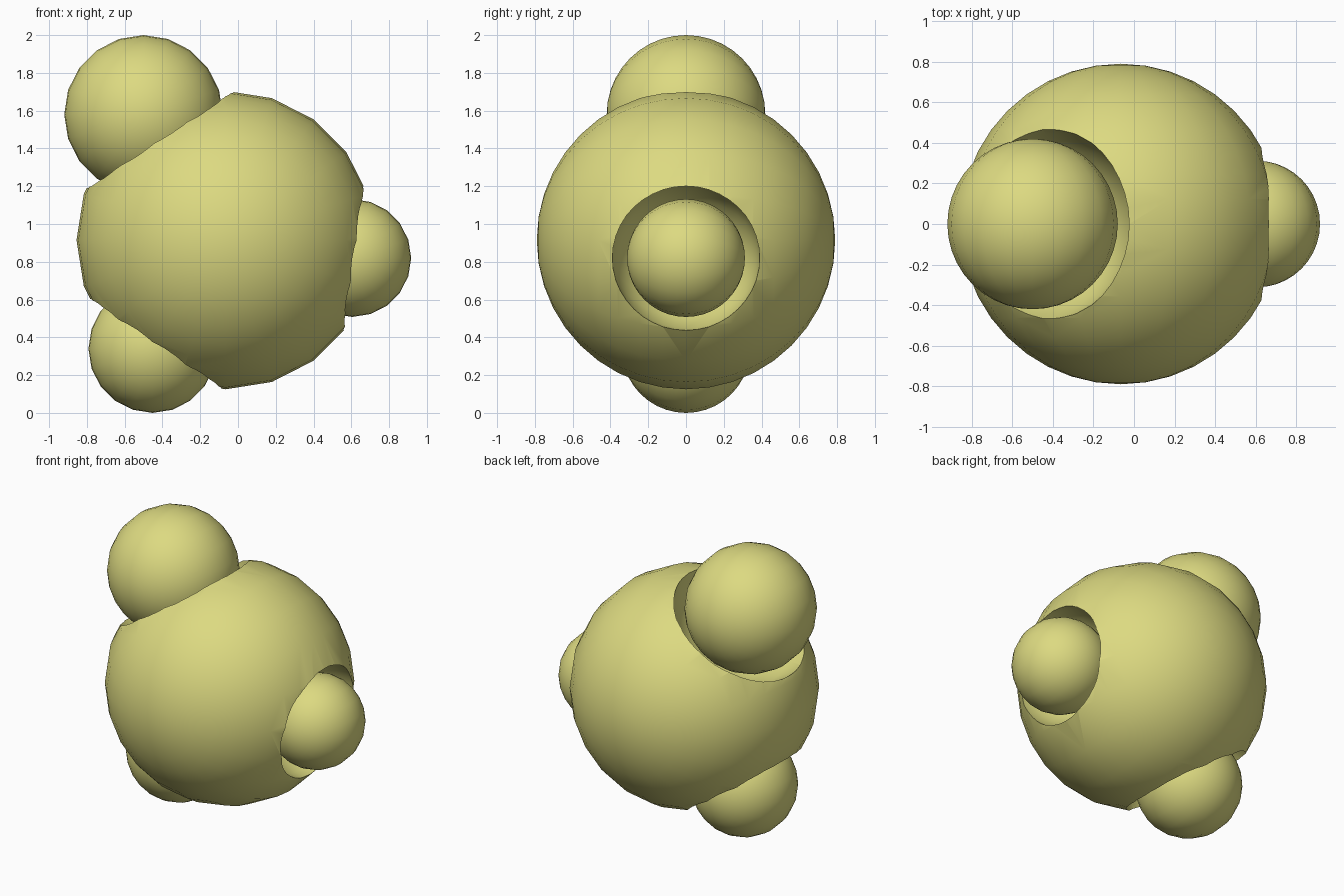
import bpy
import math

if "Cube" in bpy.data.objects:
    bpy.data.objects.remove(bpy.data.objects["Cube"])

mat = bpy.data.materials.new("yellow")
mat.diffuse_color = (0.72, 0.70, 0.22, 1)
mat.use_nodes = True
mat.node_tree.nodes["Principled BSDF"].inputs["Base Color"].default_value = mat.diffuse_color


def ball(name, x, z, r):
    """Smooth 20-sided sphere with its poles along y."""
    bpy.ops.mesh.primitive_uv_sphere_add(segments=20, ring_count=20, radius=r,
                                         location=(x, 0, z),
                                         rotation=(math.pi / 2, 0, 0))
    ob = bpy.context.object
    ob.name = name
    bpy.ops.object.transform_apply(location=False, rotation=True, scale=False)
    ob.data.materials.append(mat)
    bpy.ops.object.shade_smooth_by_angle(angle=math.radians(35))
    return ob


# Large central body
body = ball("body", -0.065, 0.915, 0.79)

# Small balls, each seated in a slightly larger round socket
# (name, x, z, ball radius, socket radius)
parts = [
    ("upper_ball", -0.50, 1.58, 0.42, 0.495),
    ("side_ball", 0.605, 0.82, 0.312, 0.39),
    ("lower_ball", -0.452, 0.34, 0.34, 0.425),
]
for name, x, z, r, socket_r in parts:
    ball(name, x, z, r)
    cutter = ball(name + "_socket", x, z, socket_r)
    mod = body.modifiers.new("socket", 'BOOLEAN')
    mod.operation = 'DIFFERENCE'
    mod.solver = 'EXACT'
    mod.object = cutter
    bpy.context.view_layer.objects.active = body
    bpy.ops.object.modifier_apply(modifier=mod.name)
    bpy.data.objects.remove(cutter, do_unlink=True)

# Keep the socket rims crisp
bpy.ops.object.select_all(action='DESELECT')
body.select_set(True)
bpy.context.view_layer.objects.active = body
bpy.ops.object.shade_smooth_by_angle(angle=math.radians(35))
